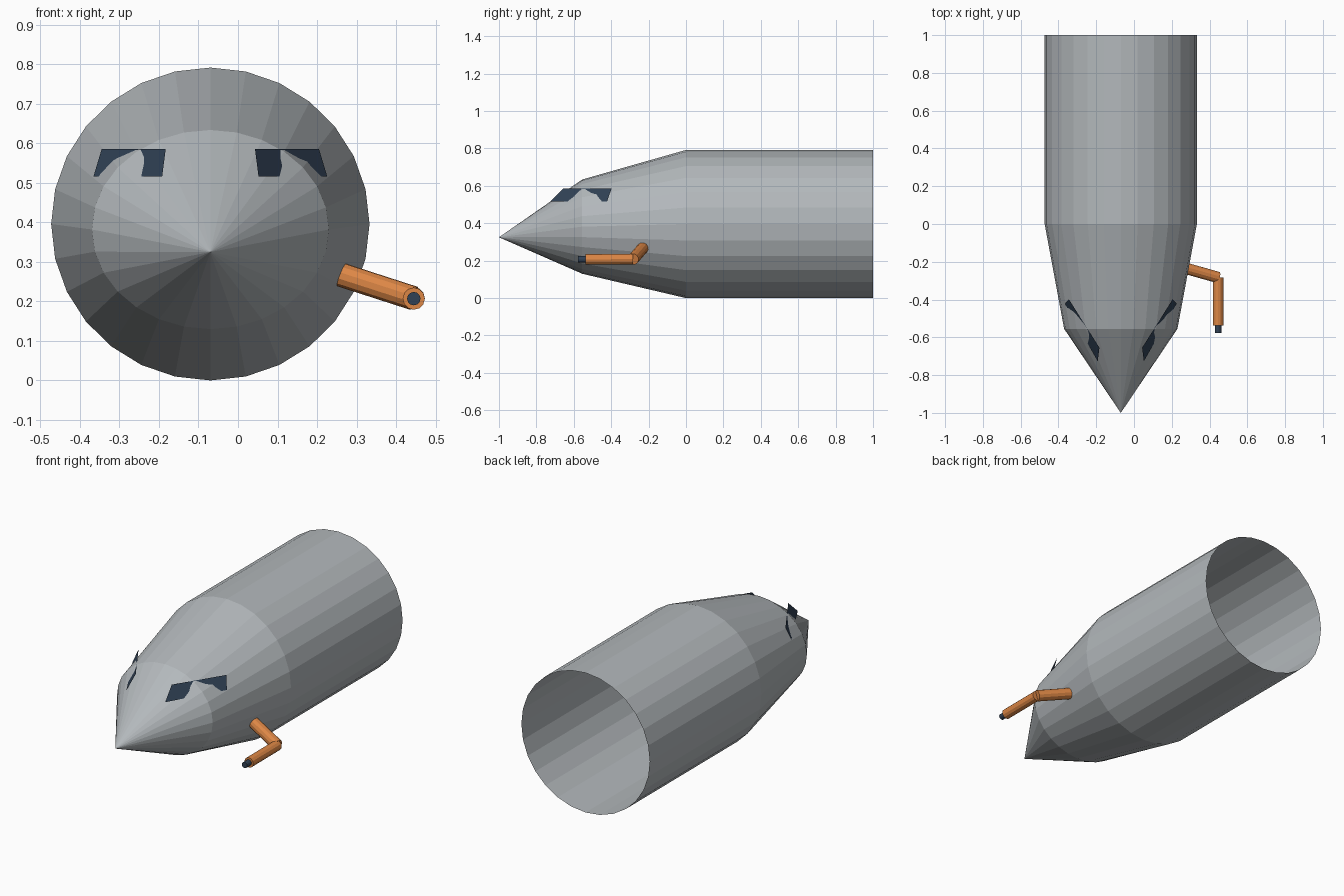
import bpy
import bmesh
from math import sin, cos, tau
from mathutils import Vector

cube = bpy.data.objects.get("Cube")
if cube:
    bpy.data.objects.remove(cube, do_unlink=True)

CENTRE_X = -0.07
SIDES = 28


def make_material(name, rgb):
    mat = bpy.data.materials.new(name)
    mat.use_nodes = True
    colour = (*rgb, 1.0)
    mat.diffuse_color = colour
    mat.node_tree.nodes["Principled BSDF"].inputs["Base Color"].default_value = colour
    return mat


def add_object(name, bm, mat):
    mesh = bpy.data.meshes.new(name)
    bm.to_mesh(mesh)
    bm.free()
    mesh.materials.append(mat)
    obj = bpy.data.objects.new(name, mesh)
    bpy.context.collection.objects.link(obj)
    return obj


def rod(name, start, end, radius, mat):
    """Capped cylinder between two points."""
    start, end = Vector(start), Vector(end)
    axis = end - start
    bm = bmesh.new()
    bmesh.ops.create_cone(bm, cap_ends=True, segments=12, radius1=radius,
                          radius2=radius, depth=axis.length)
    bmesh.ops.rotate(bm, verts=bm.verts, cent=(0, 0, 0),
                     matrix=Vector((0, 0, 1)).rotation_difference(axis).to_matrix())
    bmesh.ops.translate(bm, verts=bm.verts, vec=(start + end) / 2)
    return add_object(name, bm, mat)


grey = make_material("hull grey", (0.45, 0.48, 0.50))
glass = make_material("dark blue glass", (0.03, 0.053, 0.09))
orange = make_material("probe orange", (0.72, 0.24, 0.06))

# Fuselage: elliptical sections (y, centre z, radius x, radius z), open at the rear
sections = [(1.0, 0.396, 0.403, 0.396),
            (0.0, 0.396, 0.403, 0.396),
            (-0.555, 0.382, 0.30, 0.252)]
bm = bmesh.new()
rings = []
for y, cz, rx, rz in sections:
    rings.append([bm.verts.new((CENTRE_X + rx * cos(tau * i / SIDES), y,
                                cz + rz * sin(tau * i / SIDES)))
                  for i in range(SIDES)])
tip = bm.verts.new((CENTRE_X, -1.0, 0.325))
for i in range(SIDES):
    j = (i + 1) % SIDES
    for back, front in zip(rings, rings[1:]):
        bm.faces.new((back[i], back[j], front[j], front[i]))
    bm.faces.new((rings[-1][i], rings[-1][j], tip))
bmesh.ops.recalc_face_normals(bm, faces=bm.faces)
add_object("fuselage", bm, grey)

# Cockpit windows: flat panes set through the hull, mirrored about its centre line
pane = [(0.052, -0.727, 0.516), (0.226, -0.422, 0.516),
        (0.205, -0.398, 0.586), (0.043, -0.655, 0.586)]
for name, side in (("left_window", 1), ("right_window", -1)):
    bm = bmesh.new()
    verts = [bm.verts.new((CENTRE_X + side * (x - CENTRE_X), y, z)) for x, y, z in pane]
    bm.faces.new(verts if side > 0 else verts[::-1])
    add_object(name, bm, glass)

# Refuelling probe: strut from the hull, forward tube and nozzle
elbow = (0.445, -0.283, 0.208)
rod("probe_strut", (0.25, -0.228, 0.271), elbow, 0.031, orange)
rod("probe_tube", elbow, (0.445, -0.538, 0.207), 0.028, orange)
rod("probe_nozzle", (0.445, -0.52, 0.207), (0.445, -0.577, 0.207), 0.017, glass)
